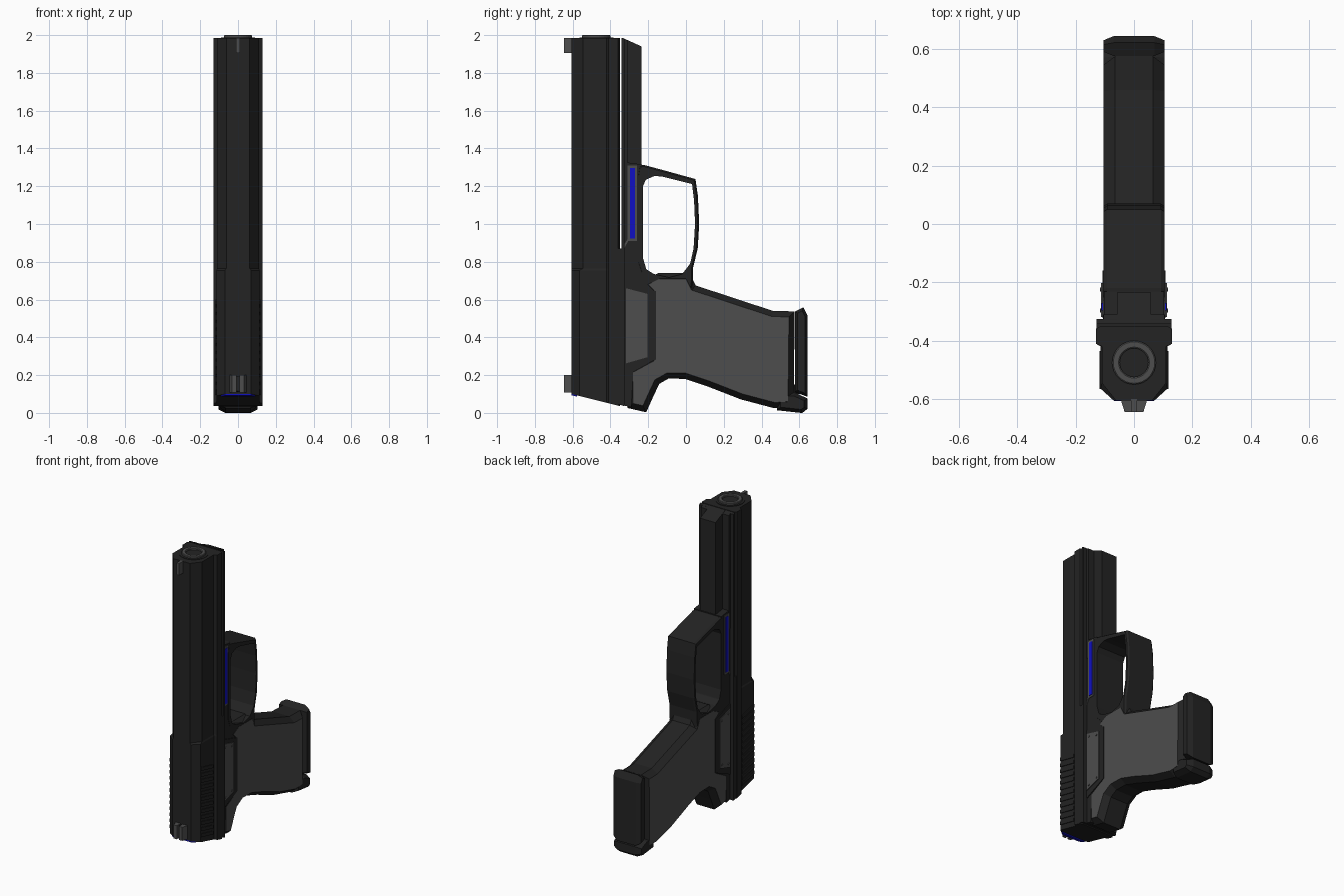
import bpy, bmesh, math
from mathutils import Vector

if "Cube" in bpy.data.objects:
    bpy.data.objects.remove(bpy.data.objects["Cube"])


def material(name, rgb):
    m = bpy.data.materials.new(name)
    m.diffuse_color = (*rgb, 1)
    m.use_nodes = True
    m.node_tree.nodes["Principled BSDF"].inputs["Base Color"].default_value = m.diffuse_color
    return m


DARK = material("matte black", (0.017, 0.017, 0.017))
GREY = material("dark grey", (0.075, 0.075, 0.075))
BLUE = material("deep blue", (0.005, 0.005, 0.55))


def loft(name, rings, side=DARK, cap=None):
    """Skin a list of equal-length 3D rings and close both ends."""
    bm = bmesh.new()
    vs = [[bm.verts.new(p) for p in r] for r in rings]
    n = len(rings[0])
    for a, b in zip(vs, vs[1:]):
        for i in range(n):
            j = (i + 1) % n
            bm.faces.new((a[i], a[j], b[j], b[i]))
    for end in (vs[0], vs[-1]):
        bm.faces.new(end).material_index = 1 if cap else 0
    bmesh.ops.recalc_face_normals(bm, faces=bm.faces)
    me = bpy.data.meshes.new(name)
    bm.to_mesh(me)
    bm.free()
    me.materials.append(side)
    if cap:
        me.materials.append(cap)
    ob = bpy.data.objects.new(name, me)
    bpy.context.collection.objects.link(ob)
    return ob


def offset(poly, d):
    """Mitred 2D offset, positive is outward."""
    n = len(poly)
    pts = [Vector(p) for p in poly]
    area = sum(pts[i].x * pts[(i + 1) % n].y - pts[(i + 1) % n].x * pts[i].y for i in range(n))
    s = 1 if area > 0 else -1
    out = []
    for i in range(n):
        e1 = (pts[i] - pts[i - 1]).normalized()
        e2 = (pts[(i + 1) % n] - pts[i]).normalized()
        n1, n2 = Vector((e1.y, -e1.x)) * s, Vector((e2.y, -e2.x)) * s
        m = (n1 + n2) / max(0.5, 1 + n1.dot(n2))
        out.append(tuple(pts[i] + m * d))
    return out


def slab(name, poly, half, side=DARK, cap=None, edge=None, grow=0.0):
    """Symmetric side-profile (y, z) slab; edge/grow add a chamfer ring outside poly."""
    levels = [(-half, 0), (half, 0)]
    if edge:
        levels = [(-half, 0), (-edge, grow), (edge, grow), (half, 0)]
    return loft(name, [[(x, *p) for p in offset(poly, g)] for x, g in levels], side, cap)


def rear(y):
    """Height of the sloping rear end."""
    return 0.1 - 0.25 * (y + 0.605)


# Slide: cross-section run along z, sloped at the rear, wider chamfer toward the muzzle
def section(top, side_x, side_y):
    h = [(top, -0.605), (side_x, side_y), (side_x, -0.42), (0.131, -0.41), (0.131, -0.36), (0.112, -0.349)]
    return h + [(-x, y) for x, y in reversed(h)]


back, fore = section(0.07, 0.114, -0.565), section(0.062, 0.110, -0.545)
loft("slide", [[(x, y, rear(y)) for x, y in back], [(x, y, 0.755) for x, y in back],
               [(x, y, 0.765) for x, y in fore], [(x, y, 1.985) for x, y in fore]])

# Slide serrations
for i in range(12):
    z = 0.125 + i * 0.041
    slab(f"serration_{i + 1}", [(-0.565, z), (-0.435, z - 0.03), (-0.435, z - 0.007), (-0.565, z + 0.023)], 0.119)

# Blue strip on the rear of the slide
strip = [(-0.09, -0.578), (0.09, -0.578), (0.068, -0.606), (-0.068, -0.606)]
loft("rear_strip", [[(x, y, rear(y) - 0.007) for x, y in strip], [(x, y, rear(y) + 0.001) for x, y in strip]], BLUE)

# Sights
slab("front_sight", [(-0.645, 1.905), (-0.6, 1.905), (-0.6, 1.986), (-0.645, 1.986)], 0.01, GREY)
for s, side in ((-1, "left"), (1, "right")):
    post = [(0.008 * s, -0.6), (0.046 * s, -0.6), (0.032 * s, -0.645), (0.008 * s, -0.645)]
    loft(f"rear_sight_{side}", [[(x, y, z) for x, y in post] for z in (0.108, 0.2)], GREY)
slab("rear_sight_base", [(-0.62, 0.115), (-0.6, 0.11), (-0.6, 0.195), (-0.62, 0.195)], 0.03)


# Muzzle collar and ring
def circle(r, z, n=32):
    return [(r * math.cos(t * math.tau / n), -0.475 + r * math.sin(t * math.tau / n), z) for t in range(n)]


loft("muzzle_collar", [circle(0.09, 1.95), circle(0.09, 1.988)])
loft("muzzle_ring", [circle(0.075, 1.97), circle(0.075, 1.997), circle(0.071, 2.0),
                     circle(0.053, 2.0), circle(0.049, 1.997), circle(0.049, 1.989)], GREY, DARK)

# Frame: rail, narrow dust cover and main body
slab("frame_rail", [(-0.342, 0.04), (-0.326, 0.036), (-0.326, 1.98), (-0.342, 1.986)], 0.129)
slab("rail_filler", [(-0.36, 0.045), (-0.335, 0.04), (-0.335, 0.87), (-0.36, 0.87)], 0.129)
slab("dust_cover_shoulder", [(-0.335, 1.2), (-0.31, 1.2), (-0.31, 1.972), (-0.335, 1.984)], 0.105)
slab("dust_cover", [(-0.335, 1.2), (-0.235, 1.2), (-0.235, 1.94), (-0.335, 1.985)], 0.058)
slab("frame_body", [(-0.34, 1.33), (-0.232, 1.315), (-0.228, 0.8), (-0.2, 0.74), (-0.12, 0.7), (-0.1, 0.6),
                    (-0.15, 0.3), (-0.28, 0.2), (-0.29, 0.03), (-0.34, 0.042)], 0.103)

# Trigger guard: matching inner and outer outlines
inner = [(-0.228, 1.2), (-0.212, 1.235), (-0.165, 1.255), (-0.12, 1.25), (0.032, 1.212), (0.043, 1.12), (0.048, 1.0),
         (0.04, 0.87), (0.022, 0.79), (-0.02, 0.735), (-0.09, 0.717), (-0.17, 0.735), (-0.21, 0.76), (-0.228, 0.82)]
outer = [(-0.26, 1.25), (-0.25, 1.31), (-0.22, 1.312), (-0.12, 1.285), (0.05, 1.238), (0.063, 1.15), (0.07, 1.0),
         (0.062, 0.87), (0.038, 0.77), (0.035, 0.66), (-0.09, 0.66), (-0.18, 0.68), (-0.24, 0.74), (-0.26, 0.8)]
small = offset(outer, -0.008)
bm = bmesh.new()
loops = [[bm.verts.new((x, *p)) for p in ring] for x, ring in
         ((-0.104, inner), (-0.104, small), (-0.092, outer), (0.092, outer), (0.104, small), (0.104, inner))]
for k in range(6):
    a, b = loops[k], loops[(k + 1) % 6]
    for i in range(14):
        j = (i + 1) % 14
        bm.faces.new((a[i], a[j], b[j], b[i]))
bmesh.ops.recalc_face_normals(bm, faces=bm.faces)
mesh = bpy.data.meshes.new("trigger_guard")
bm.to_mesh(mesh)
bm.free()
mesh.materials.append(DARK)
bpy.context.collection.objects.link(bpy.data.objects.new("trigger_guard", mesh))

# Grip: grey side panels with a dark chamfered border
panel = [(-0.2, 0.68), (-0.14, 0.71), (0.0, 0.71), (0.03, 0.65), (0.455, 0.51), (0.545, 0.508), (0.54, 0.06),
         (0.47, 0.055), (0.3, 0.1), (0.12, 0.17), (0.0, 0.21), (-0.1, 0.212), (-0.165, 0.175), (-0.2, 0.1),
         (-0.228, 0.038), (-0.28, 0.05), (-0.28, 0.215), (-0.17, 0.275), (-0.16, 0.64)]
slab("grip", panel, 0.105, DARK, GREY, edge=0.065, grow=0.03)

# Grip heel and magazine base
slab("grip_heel", [(0.5, 0.03), (0.61, 0.018), (0.625, 0.03), (0.625, 0.065), (0.57, 0.09), (0.5, 0.09)],
     0.104, edge=0.065, grow=0.018)
slab("magazine_base", [(0.59, 0.12), (0.63, 0.105), (0.63, 0.51), (0.615, 0.54), (0.59, 0.528)],
     0.104, edge=0.07, grow=0.014)
slab("magazine_body", [(0.5, 0.15), (0.6, 0.15), (0.6, 0.1), (0.5, 0.1)], 0.06)

# Raised rear side panels with a dark surround and screws
plate = [(-0.318, 0.66), (-0.203, 0.63), (-0.203, 0.295), (-0.318, 0.262)]
slab("side_panel_surround", [(-0.322, 0.69), (-0.16, 0.645), (-0.16, 0.282), (-0.322, 0.21)], 0.108)
slab("side_panel", plate, 0.113, GREY)
for i, (y, z) in enumerate(offset(plate, -0.022)):
    slab(f"panel_screw_{i + 1}", [(y + 0.007 * math.cos(t * math.tau / 8), z + 0.007 * math.sin(t * math.tau / 8))
                                  for t in range(8)], 0.117, GREY)

# Blue side lights in grey bezels
slab("light_bezel", [(-0.31, 1.31), (-0.26, 1.31), (-0.26, 0.91), (-0.305, 0.91), (-0.328, 0.87), (-0.328, 0.89),
                     (-0.31, 0.92)], 0.107, GREY)
slab("side_light", [(-0.297, 1.297), (-0.27, 1.297), (-0.27, 0.922), (-0.297, 0.922)], 0.111, BLUE)
